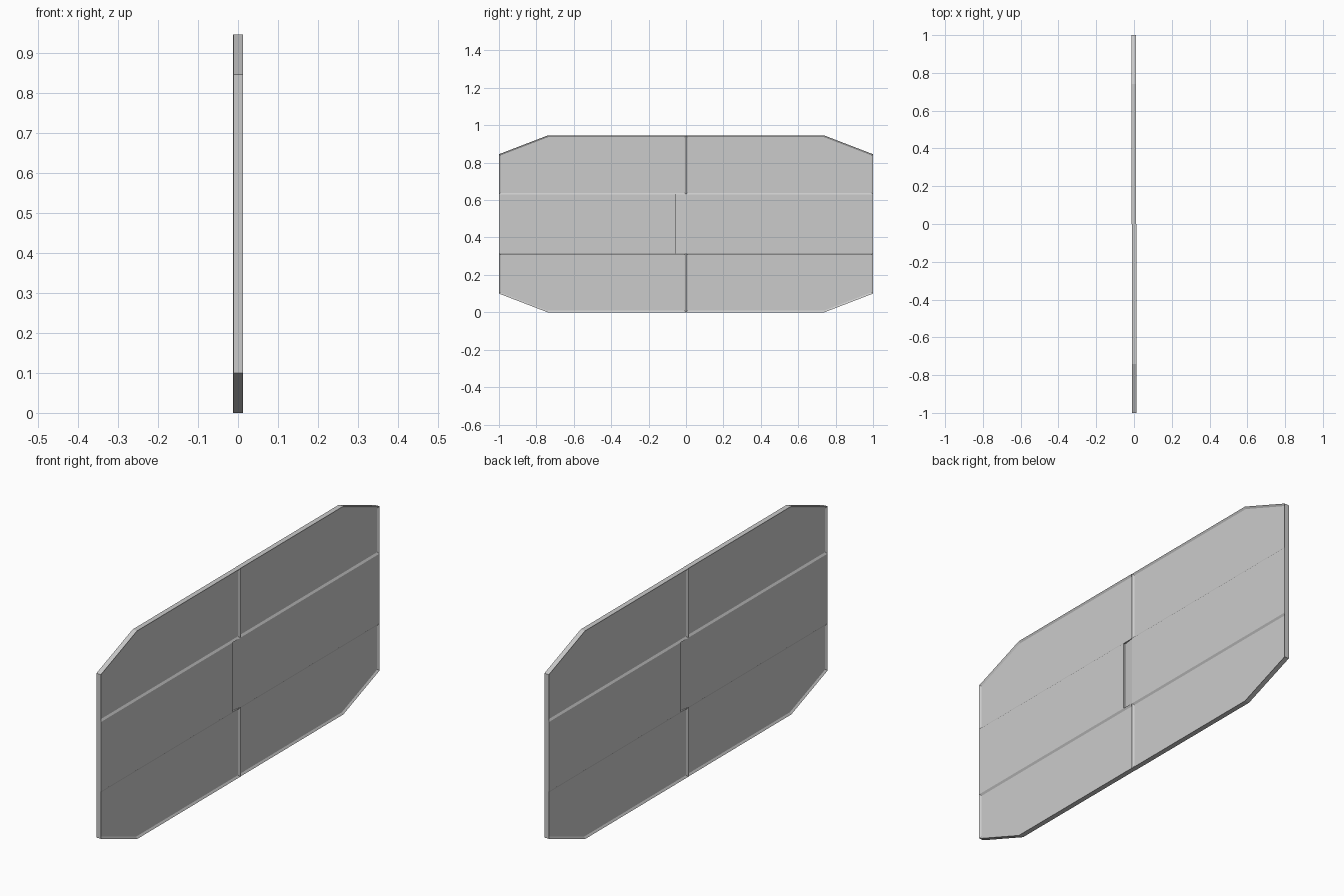
import bpy, bmesh, math
from mathutils import Vector, Matrix

if "Cube" in bpy.data.objects:
    bpy.data.objects.remove(bpy.data.objects["Cube"])

BACK, FRONT = -0.012, 0.011      # the halves are slightly offset in thickness
H, Z1, Z2 = 0.945, 0.315, 0.63   # total height and band limits
LAP = 0.055                      # overlap of the interlocking tongues


def prism(name, outline, offset, turn, recess=False):
    """Extrude a flat outline; optionally sink both large faces with sloped rims."""
    bm = bmesh.new()
    face = bm.faces.new([bm.verts.new(p) for p in outline])
    ext = bmesh.ops.extrude_face_region(bm, geom=[face])
    verts = [v for v in ext["geom"] if isinstance(v, bmesh.types.BMVert)]
    bmesh.ops.translate(bm, verts=verts, vec=offset)
    bmesh.ops.recalc_face_normals(bm, faces=bm.faces[:])
    if recess:
        bm.normal_update()
        sides = [f for f in bm.faces if abs(f.normal.x) > 0.9]
        bmesh.ops.inset_region(bm, faces=sides, thickness=0.009, depth=-0.006,
                               use_even_offset=True, use_boundary=True)
    bm.transform(Matrix.Rotation(turn, 4, 'Z'))
    me = bpy.data.meshes.new(name)
    bm.to_mesh(me)
    bm.free()
    ob = bpy.data.objects.new(name, me)
    bpy.context.collection.objects.link(ob)
    return ob


# Lower panel outline (y, z) with clipped outer corner; upper panel is its mirror
lower = [(0, 0), (0.74, 0), (1, 0.10), (1, Z1), (0, Z1)]
upper = [(y, H - z) for y, z in lower]

# Plan profile (x, y) of the middle band: tapered tongue one side, notch the other
band = [(BACK, 1), (FRONT, 1), (FRONT, 0), (0.003, -LAP), (0.001, -LAP),
        (-0.001, LAP), (BACK, LAP)]

# Two identical halves, the second turned half a revolution
for side, turn in (("right", 0), ("left", math.pi)):
    for part, pts in (("lower_panel", lower), ("upper_panel", upper)):
        prism(f"{side}_{part}", [(BACK, y, z) for y, z in pts],
              Vector((FRONT - BACK, 0, 0)), turn, recess=True)
    prism(f"{side}_middle_band", [(x, y, Z1) for x, y in band],
          Vector((0, 0, Z2 - Z1)), turn)
